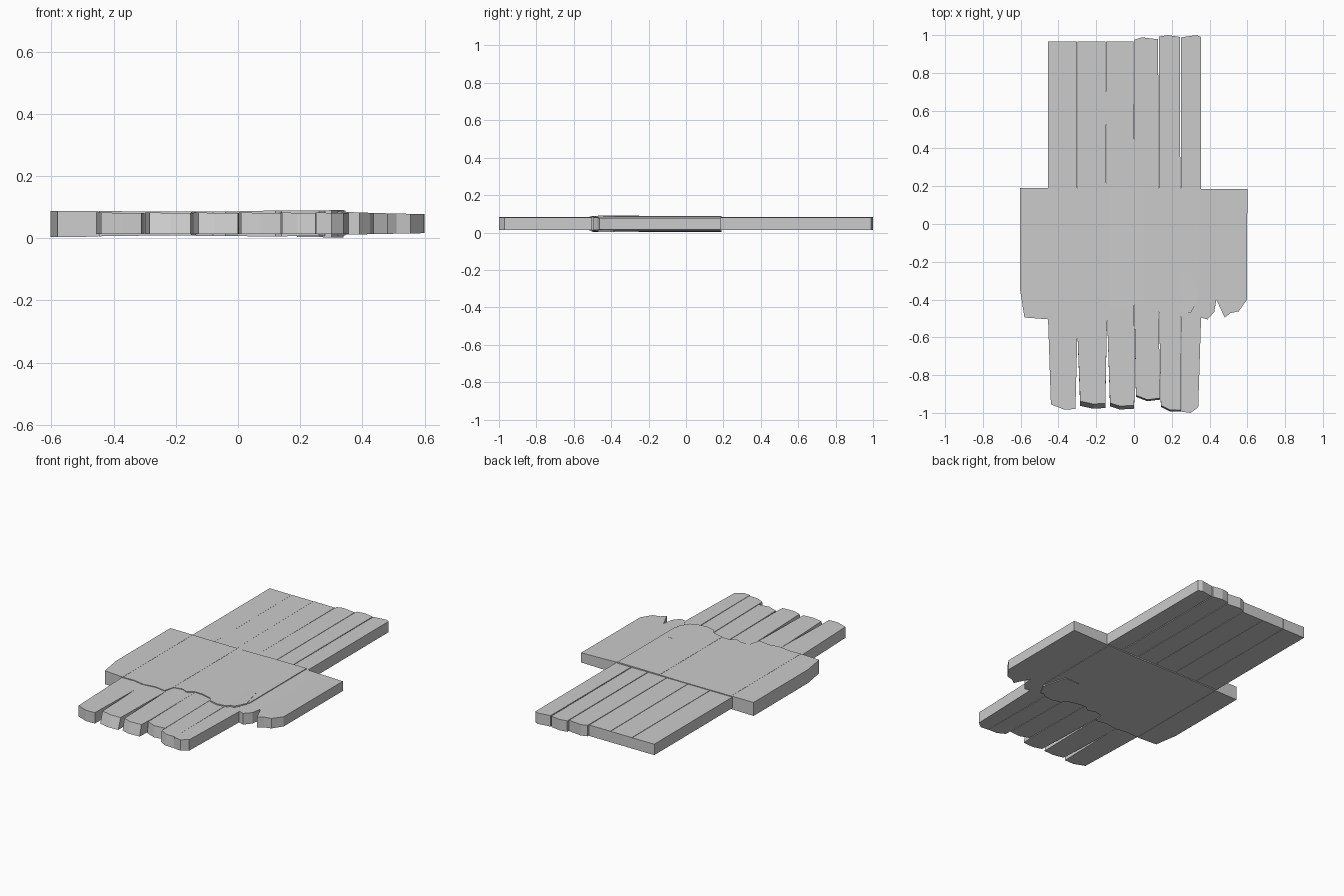
import bpy, bmesh

def board(name, outline, bottom, top, slant=0.0):
    """Extrude an outline; bottom/top are (left, right) heights, slant pulls the top front edge back."""
    xs = [p[0] for p in outline]
    x0, x1 = min(xs), max(xs)
    bm = bmesh.new()
    low, high = [], []
    for x, y in outline:
        t = (x - x0) / (x1 - x0)
        low.append(bm.verts.new((x, y, bottom[0] + (bottom[1] - bottom[0]) * t)))
        cut = slant if y < -0.9 else 0.0
        high.append(bm.verts.new((x, y + cut, top[0] + (top[1] - top[0]) * t)))
    bm.faces.new(low[::-1])
    bm.faces.new(high)
    n = len(low)
    for i in range(n):
        j = (i + 1) % n
        bm.faces.new((low[i], low[j], high[j], high[i]))
    bmesh.ops.recalc_face_normals(bm, faces=bm.faces)
    mesh = bpy.data.meshes.new(name)
    bm.to_mesh(mesh)
    bm.free()
    obj = bpy.data.objects.new(name, mesh)
    bpy.context.collection.objects.link(obj)

# Long planks: broken front end, then back end (counter-clockwise), plus end slant
long_planks = [
    ([(-.455, -.5), (-.44, -.955), (-.37, -.982), (-.31, -.98), (-.30, -.59)],
     [(-.301, .965), (-.455, .965)], 0.0),
    ([(-.299, -.59), (-.285, -.963), (-.215, -.978), (-.152, -.974), (-.143, -.5)],
     [(-.151, .965), (-.299, .965)], 0.025),
    ([(-.142, -.5), (-.127, -.965), (-.075, -.982), (0, -.978), (.004, -.88), (.001, -.5)],
     [(-.002, .965), (-.149, .965)], 0.018),
    ([(.003, -.5), (.01, -.915), (.07, -.938), (.138, -.93), (.136, -.8), (.131, -.5)],
     [(.128, .978), (.04, .988), (.002, .975), (.001, .2)], 0.008),
    ([(.134, -.5), (.142, -.968), (.19, -.992), (.25, -.994), (.246, -.5)],
     [(.244, .99), (.18, 1.0), (.132, .992)], 0.008),
    ([(.25, -.5), (.251, -.994), (.3, -1.0), (.34, -.97), (.355, -.5)],
     [(.355, .99), (.33, 1.0), (.25, .988)], 0.0),
]
for i, (front, back, slant) in enumerate(long_planks, 1):
    board(f"long_plank_{i}", front + back, (.013, .013), (.082, .081), slant)

# Wide cross section: short planks with ragged front ends
B = .19
short_planks = [
    ([(-.603, B), (-.603, -.35), (-.58, -.495), (-.448, -.505), (-.448, B)],
     (.003, .005), (.088, .087)),
    ([(-.447, B), (-.447, -.505), (-.37, -.502), (-.297, -.515), (-.297, B)],
     (.006, .008), (.087, .086)),
    ([(-.297, B), (-.297, -.515), (-.22, -.503), (-.15, -.515), (-.135, -.46), (-.135, B)],
     (.008, .008), (.086, .086)),
    ([(-.135, B), (-.135, -.45), (-.08, -.438), (-.04, -.455), (.0, -.43), (.05, -.432),
      (.05, B)], (.007, .006), (.085, .087)),
    ([(.05, B), (.05, -.432), (.12, -.45), (.14, -.48), (.2, -.495), (.26, -.487),
      (.3, -.45), (.32, -.41), (.345, -.38), (.345, B)], (.005, .008), (.088, .089)),
    ([(.3, B - .005), (.3, -.4), (.352, -.495), (.39, -.505), (.425, -.465), (.436, -.4),
      (.436, B - .005)], (.01, .013), (.086, .081)),
    ([(.436, B - .005), (.436, -.4), (.48, -.495), (.51, -.472), (.555, -.462), (.598, -.4),
      (.6, B - .005)], (.013, .016), (.081, .077)),
]
for i, (outline, bottom, top) in enumerate(short_planks, 1):
    board(f"short_plank_{i}", outline, bottom, top)

# Small raised splinter under the ragged patch
board("splinter", [(.19, -.46), (.3, -.47), (.34, -.4), (.3, -.25), (.2, -.25)],
      (.004, .002), (.087, .091))
